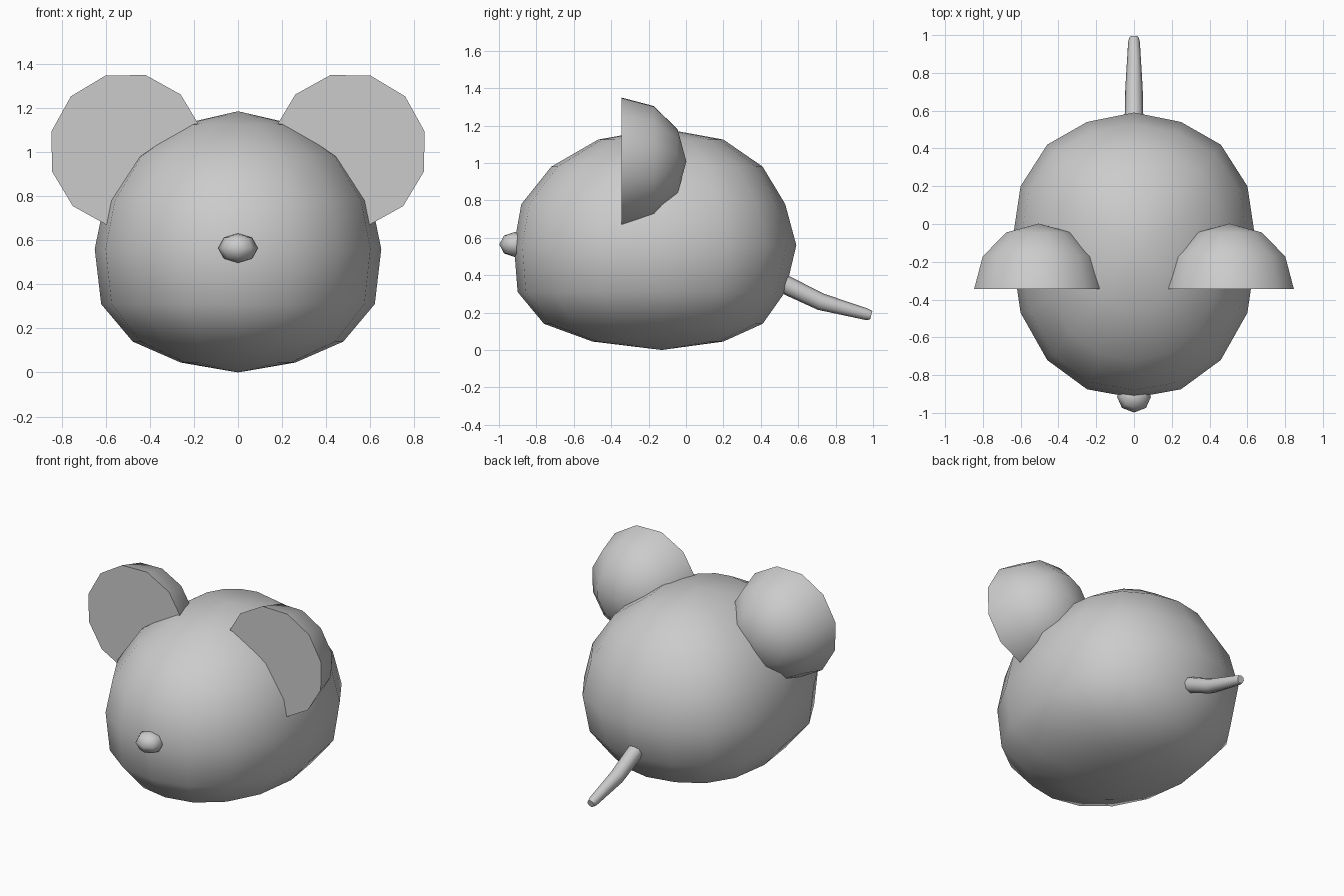
import bpy, bmesh
from math import sin, cos, pi, radians
from mathutils import Vector

if "Cube" in bpy.data.objects:
    bpy.data.objects.remove(bpy.data.objects["Cube"], do_unlink=True)

grey = bpy.data.materials.new("soft_grey")
grey.use_nodes = True
grey.diffuse_color = (0.6, 0.6, 0.6, 1)
grey.node_tree.nodes["Principled BSDF"].inputs["Base Color"].default_value = (0.6, 0.6, 0.6, 1)


def loft(name, rings, start=None, end=None, angle=50):
    """Skin closed rings; close each end with a pole point or a flat cap."""
    bm = bmesh.new()
    loops = [[bm.verts.new(p) for p in ring] for ring in rings]
    n = len(loops[0])
    for a, b in zip(loops, loops[1:]):
        for i in range(n):
            j = (i + 1) % n
            bm.faces.new((a[i], a[j], b[j], b[i]))
    for loop, pole in ((loops[0], start), (loops[-1], end)):
        if pole is None:
            bm.faces.new(loop)
        else:
            tip = bm.verts.new(pole)
            for i in range(n):
                bm.faces.new((loop[i], loop[(i + 1) % n], tip))
    bmesh.ops.recalc_face_normals(bm, faces=bm.faces)
    mesh = bpy.data.meshes.new(name)
    bm.to_mesh(mesh)
    bm.free()
    mesh.materials.append(grey)
    obj = bpy.data.objects.new(name, mesh)
    bpy.context.collection.objects.link(obj)
    bpy.ops.object.select_all(action="DESELECT")
    obj.select_set(True)
    bpy.context.view_layer.objects.active = obj
    bpy.ops.object.shade_smooth_by_angle(angle=radians(angle))
    return obj


# Body: egg-like sphere, fuller towards the front
MID_Y = -0.13
profile = [0.72, 0.67, 0.55, 0.33, 0, -0.34, -0.59, -0.745, -0.79]


def body_ring(z, width, front, back):
    ring = []
    for i in range(16):
        y = profile[min(i, 16 - i)]
        ring.append((0.65 * width * sin(i * pi / 8),
                     MID_Y + y * (front if y < 0 else back), z))
    return ring


levels = [(0.045, 0.4, 0.468, 0.458), (0.14, 0.735, 0.797, 0.75),
          (0.31, 0.955, 0.975, 0.917), (0.56, 1, 1, 1),
          (0.78, 0.93, 0.95, 0.917), (0.98, 0.73, 0.747, 0.75),
          (1.125, 0.4, 0.43, 0.458)]
loft("body", [body_ring(*v) for v in levels], (0, MID_Y, 0), (0, MID_Y, 1.185))

# Ears: half spheres with the flat side to the front
for name, side in (("left_ear", 1), ("right_ear", -1)):
    rings = []
    for lat in (0, 30, 60):
        r = 0.352 * cos(radians(lat))
        y = -0.345 + 0.347 * sin(radians(lat))
        rings.append([(side * (0.505 + r * cos(radians(14 + 30 * i))), y,
                       1.008 + r * sin(radians(14 + 30 * i))) for i in range(12)])
    loft(name, rings, None, (side * 0.505, 0.002, 1.008))

# Nose: small flattened sphere
NOSE = Vector((0, -0.915, 0.564))
rings = []
for lat in (-45, 0, 45):
    c, s = cos(radians(lat)), sin(radians(lat))
    rings.append([NOSE + Vector((0.09 * c * sin(i * pi / 4),
                                 0.083 * c * cos(i * pi / 4), 0.067 * s))
                  for i in range(8)])
loft("nose", rings, NOSE - Vector((0, 0, 0.067)), NOSE + Vector((0, 0, 0.067)), 80)

# Tail: tapered tube bending down and back
path = [(0.46, 0.38, 0.05, 25), (0.54, 0.345, 0.05, 25), (0.72, 0.258, 0.046, 20),
        (0.965, 0.191, 0.031, 15), (0.99, 0.185, 0.024, 15)]
rings = []
for y, z, r, tilt in path:
    t = radians(tilt)
    rings.append([(r * cos(i * pi / 4), y + r * sin(i * pi / 4) * sin(t),
                   z + r * sin(i * pi / 4) * cos(t)) for i in range(8)])
loft("tail", rings)
